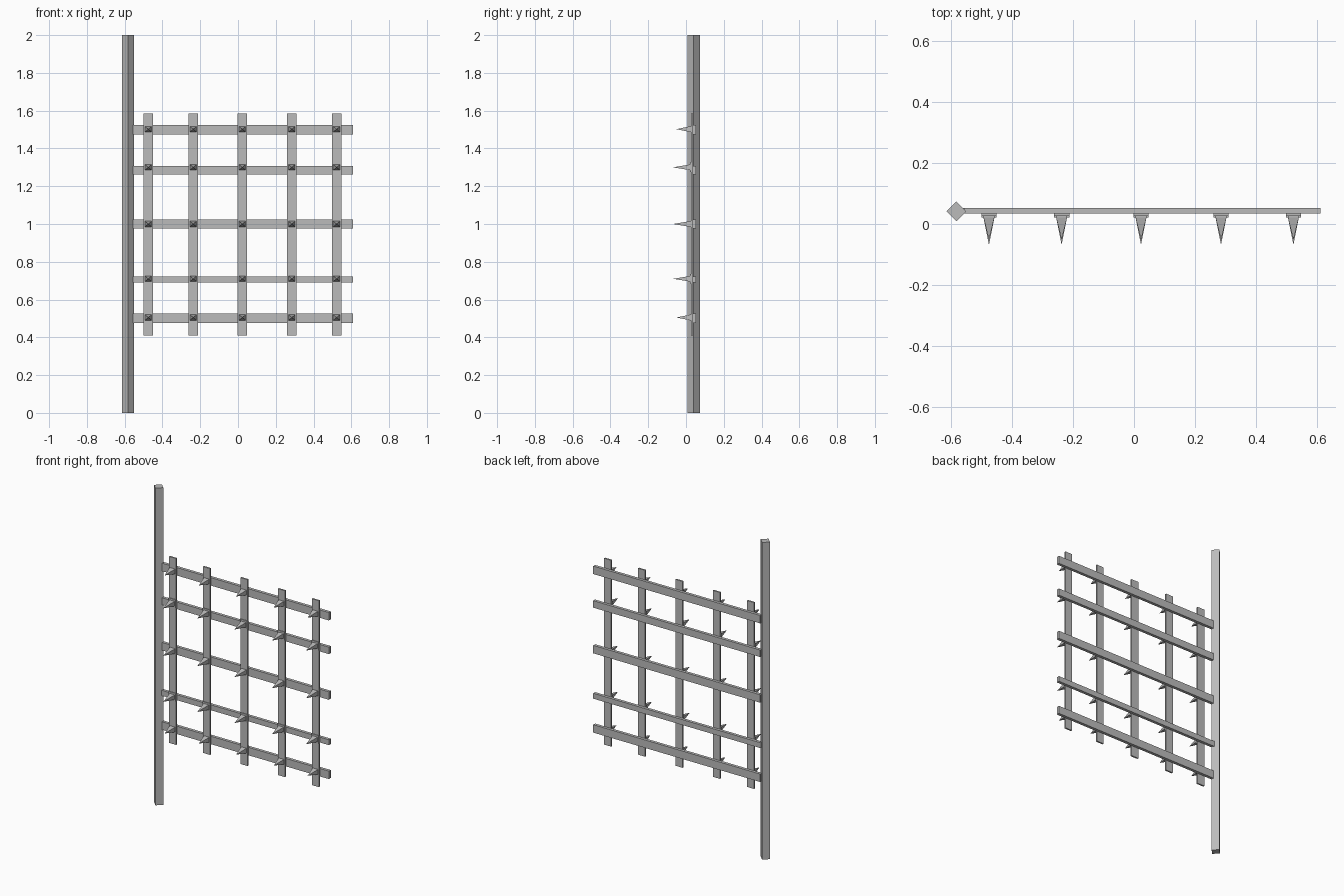
import bpy, bmesh, math

if "Cube" in bpy.data.objects:
    bpy.data.objects.remove(bpy.data.objects["Cube"])

iron = bpy.data.materials.new("iron grey")
iron.diffuse_color = (0.5, 0.5, 0.5, 1)
iron.use_nodes = True
iron.node_tree.nodes["Principled BSDF"].inputs["Base Color"].default_value = iron.diffuse_color


def finish(name, bm):
    bmesh.ops.recalc_face_normals(bm, faces=bm.faces)
    me = bpy.data.meshes.new(name)
    bm.to_mesh(me)
    bm.free()
    me.materials.append(iron)
    ob = bpy.data.objects.new(name, me)
    bpy.context.collection.objects.link(ob)
    return ob


def box(name, x0, x1, y0, y1, z0, z1):
    bm = bmesh.new()
    bmesh.ops.create_cube(bm, size=1)
    for v in bm.verts:
        v.co = ((x0 + x1) / 2 + v.co.x * (x1 - x0),
                (y0 + y1) / 2 + v.co.y * (y1 - y0),
                (z0 + z1) / 2 + v.co.z * (z1 - z0))
    return finish(name, bm)


def loft(name, rings, tip=None):
    """Join rings of points with quads and close both ends."""
    bm = bmesh.new()
    rows = [[bm.verts.new(p) for p in r] for r in rings]
    n = len(rows[0])
    for a, b in zip(rows, rows[1:]):
        for i in range(n):
            bm.faces.new((a[i], a[(i + 1) % n], b[(i + 1) % n], b[i]))
    bm.faces.new(rows[0])
    if tip:
        t = bm.verts.new(tip)
        for i in range(n):
            bm.faces.new((rows[-1][i], rows[-1][(i + 1) % n], t))
    else:
        bm.faces.new(rows[-1])
    return finish(name, bm)


# Square post turned to a diamond
R = 0.032
diamond = [(-0.582 + R * math.cos(a), 0.041 + R * math.sin(a))
           for a in (0, math.pi / 2, math.pi, 1.5 * math.pi)]
loft("hinge_post", [[(x, y, z) for x, y in diamond] for z in (0, 2)])

# Rails: centre height, half height, left end, spike height, spike tip
rails = [(0.50, 0.025, -0.555, 0.505, -0.052),
         (0.706, 0.017, -0.563, 0.71, -0.068),
         (1.0, 0.025, -0.555, 1.0, -0.068),
         (1.285, 0.022, -0.555, 1.30, -0.068),
         (1.50, 0.025, -0.555, 1.502, -0.052)]
for z, h, left, _, _ in rails:
    box("rail", left, 0.61, 0.034, 0.053, z - h, z + h)

# Flat upright bars with a spike at every crossing
for x in (-0.475, -0.237, 0.023, 0.285, 0.522):
    box("upright_bar", x - 0.025, x + 0.025, 0.026, 0.036, 0.41, 1.585)
    for i, (_, _, _, z, tip) in enumerate(rails):
        if i in (1, 3):
            box("spike_plate", x - 0.025, x + 0.025, 0.022, 0.036,
                z - 0.026, z + 0.026)
        rings = [[(x - w, y, z - h), (x + w, y, z - h),
                  (x + w, y, z + h), (x - w, y, z + h)]
                 for w, h, y in ((0.018, 0.015, 0.03), (0.018, 0.015, 0.022))]
        loft("spike", rings, (x, tip, z))
